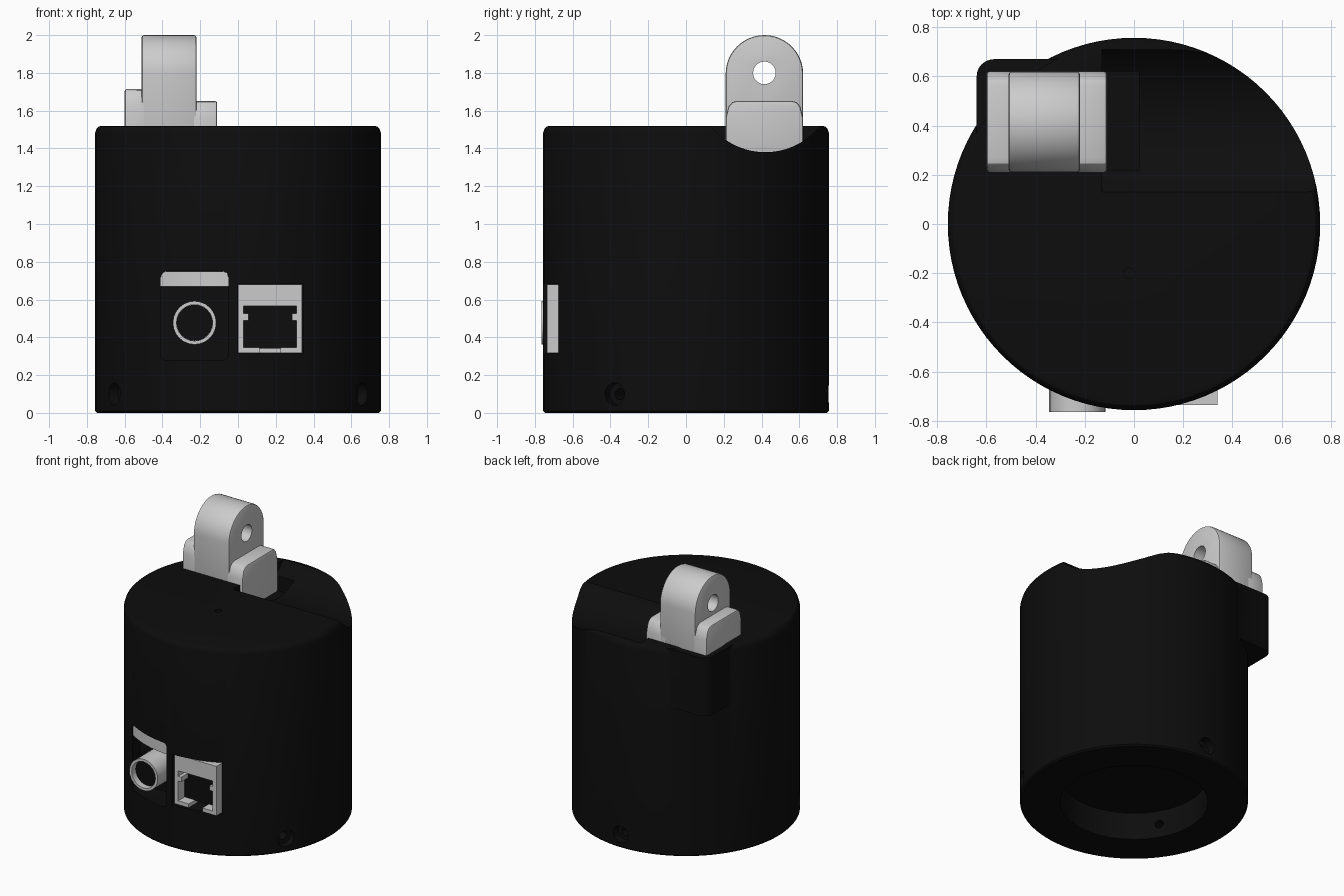
import bpy, bmesh
from math import sin, cos, pi, radians
from mathutils import Matrix

if "Cube" in bpy.data.objects:
    bpy.data.objects.remove(bpy.data.objects["Cube"])

black = bpy.data.materials.new("black_plastic")
black.diffuse_color = (0.004, 0.004, 0.004, 1)
black.use_nodes = True
black.node_tree.nodes["Principled BSDF"].inputs["Base Color"].default_value = black.diffuse_color


def circle(cx, cy, r, n=32):
    return [(cx + r * cos(2 * pi * i / n), cy + r * sin(2 * pi * i / n)) for i in range(n)]


def rect(a0, a1, b0, b1, r_low=0, r_top=0):
    """Rectangle with optional rounded lower and upper corners."""
    pts = []
    for k, (x, y, r) in enumerate([(a1, b1, r_top), (a0, b1, r_top), (a0, b0, r_low), (a1, b0, r_low)]):
        if not r:
            pts.append((x, y))
            continue
        cx = x - r if x == a1 else x + r
        cy = y - r if y == b1 else y + r
        pts += [(cx + r * cos(pi / 2 * (k + i / 5)), cy + r * sin(pi / 2 * (k + i / 5))) for i in range(6)]
    return pts


def finish(bm, name, mat):
    bmesh.ops.recalc_face_normals(bm, faces=bm.faces)
    me = bpy.data.meshes.new(name)
    bm.to_mesh(me)
    bm.free()
    ob = bpy.data.objects.new(name, me)
    bpy.context.collection.objects.link(ob)
    if mat:
        me.materials.append(mat)
    return ob


def prism(name, pts, axis, lo, hi, mat=None):
    """Extrude a 2D profile along x, y or z."""
    place = {"x": lambda p, t: (t, p[0], p[1]),
             "y": lambda p, t: (p[0], t, p[1]),
             "z": lambda p, t: (p[0], p[1], t)}[axis]
    bm = bmesh.new()
    a = [bm.verts.new(place(p, lo)) for p in pts]
    b = [bm.verts.new(place(p, hi)) for p in pts]
    bm.faces.new(a)
    bm.faces.new(b)
    for i in range(len(pts)):
        j = (i + 1) % len(pts)
        bm.faces.new((a[i], a[j], b[j], b[i]))
    return finish(bm, name, mat)


def lathe(name, prof, n=96, mat=None):
    """Closed solid turned about z, capped at both ends."""
    bm = bmesh.new()
    rings = [[bm.verts.new((x, y, z)) for x, y in circle(0, 0, r, n)] for r, z in prof]
    for a, b in zip(rings, rings[1:]):
        for i in range(n):
            bm.faces.new((a[i], a[(i + 1) % n], b[(i + 1) % n], b[i]))
    bm.faces.new(rings[0])
    bm.faces.new(rings[-1])
    return finish(bm, name, mat)


def apply(ob, mod):
    bpy.context.view_layer.objects.active = ob
    bpy.ops.object.modifier_apply(modifier=mod.name)


def boolean(ob, tool, op="DIFFERENCE"):
    m = ob.modifiers.new("bool", "BOOLEAN")
    m.operation, m.solver, m.object = op, "EXACT", tool
    apply(ob, m)
    bpy.data.objects.remove(tool)


def bevel(ob, width, segs=2):
    m = ob.modifiers.new("bevel", "BEVEL")
    m.width, m.segments, m.limit_method, m.angle_limit = width, segs, "ANGLE", radians(50)
    apply(ob, m)


# Round housing with softened rims
body = lathe("housing", [(0.747, 0), (0.757, 0.01), (0.757, 1.48), (0.75, 1.503), (0.737, 1.516), (0.72, 1.52)], mat=black)

# Squared corner boss under the bracket
corner = [(-0.57 + 0.07 * cos(pi / 2 * (1 + i / 6)), 0.60 + 0.07 * sin(pi / 2 * (1 + i / 6))) for i in range(7)]
boss = prism("boss", corner + [(-0.64, 0.2), (-0.2, 0.2), (-0.2, 0.67)], "z", 1.09, 1.515, black)
boolean(body, boss, "UNION")

# Scooped swing clearance in the top, cable pocket and pin hole
boolean(body, prism("scoop", circle(0.42, 1.75, 0.37, 64), "x", -0.13, 1.0))
boolean(body, prism("cable_pocket", rect(-0.2, 0.02, 0.22, 0.62), "z", 1.33, 1.6))
boolean(body, prism("pin_hole", circle(-0.02, -0.2, 0.022, 16), "z", 1.45, 1.6))

# Underside cavity
boolean(body, prism("cavity", circle(0, 0, 0.49, 64), "z", -0.1, 0.2))

# Three counterbored side screw holes
for ang in (-30, 90, 210):
    for r, lo, hi in ((0.06, 0.70, 0.9), (0.03, 0.4, 0.8)):
        hole = prism("screw_hole", circle(0, 0.1, r, 20), "x", lo, hi)
        hole.data.transform(Matrix.Rotation(radians(ang), 4, "Z"))
        boolean(body, hole)

# Connector openings in the front
boolean(body, prism("jack_pocket", rect(-0.41, -0.05, 0.28, 0.75, 0.03, 0.03), "y", -0.9, -0.55))
boolean(body, prism("port_pocket", rect(-0.003, 0.343, 0.315, 0.685), "y", -0.9, -0.45))

# Curved grey strip over the power jack
strip = prism("jack_strip", rect(-0.409, -0.051, 0.67, 0.749, 0, 0.03), "y", -0.9, -0.54)
boolean(strip, lathe("strip_limit", [(0.754, 0.5), (0.754, 0.9)]), "INTERSECT")

# Power jack tube with a dark core
jack = prism("power_jack", circle(-0.23, 0.477, 0.115, 24), "y", -0.765, -0.54)
boolean(jack, prism("jack_bore", circle(-0.23, 0.477, 0.096, 24), "y", -0.9, -0.57))
core = prism("jack_core", circle(-0.23, 0.477, 0.0955, 24), "y", -0.72, -0.56, black)

# Network port shell with a stepped mouth
port = prism("network_port", rect(0, 0.34, 0.318, 0.68), "y", -0.735, -0.45)
mouth = [(0.03, 0.345), (0.115, 0.345), (0.115, 0.30), (0.225, 0.30), (0.225, 0.345), (0.31, 0.345),
         (0.31, 0.49), (0.285, 0.49), (0.285, 0.525), (0.31, 0.525), (0.31, 0.565),
         (0.03, 0.565), (0.03, 0.525), (0.055, 0.525), (0.055, 0.49), (0.03, 0.49)]
boolean(port, prism("port_mouth", mouth, "y", -0.9, -0.5))
liner = prism("port_liner", rect(0.025, 0.315, 0.34, 0.57), "y", -0.66, -0.49, black)

# Mounting bracket: arched lug with a hole, and a shoulder on each side
arch = [(0.415 + 0.205 * cos(pi * i / 24), 1.795 + 0.205 * sin(pi * i / 24)) for i in range(25)]
lug = prism("bracket_lug", arch + [(0.21, 1.35), (0.62, 1.35)], "x", -0.51, -0.22)
bevel(lug, 0.012)
boolean(lug, prism("lug_hole", circle(0.415, 1.80, 0.06, 24), "x", -0.8, 0))


def shoulder(name, top, lo, hi):
    pts = [(0.21, 1.30), (0.62, 1.30), (0.62, top - 0.09), (0.605, top - 0.03), (0.585, top - 0.007), (0.56, top),
           (0.27, top), (0.245, top - 0.007), (0.225, top - 0.03), (0.21, top - 0.09)]
    ob = prism(name, pts, "x", lo, hi)
    bevel(ob, 0.012)
    return ob


left = shoulder("bracket_left_shoulder", 1.715, -0.60, -0.45)
right = shoulder("bracket_right_shoulder", 1.652, -0.28, -0.11)

# Smooth shading with crisp edges
for ob in bpy.data.objects:
    ob.select_set(True)
bpy.context.view_layer.objects.active = body
bpy.ops.object.shade_smooth_by_angle(angle=radians(30))
